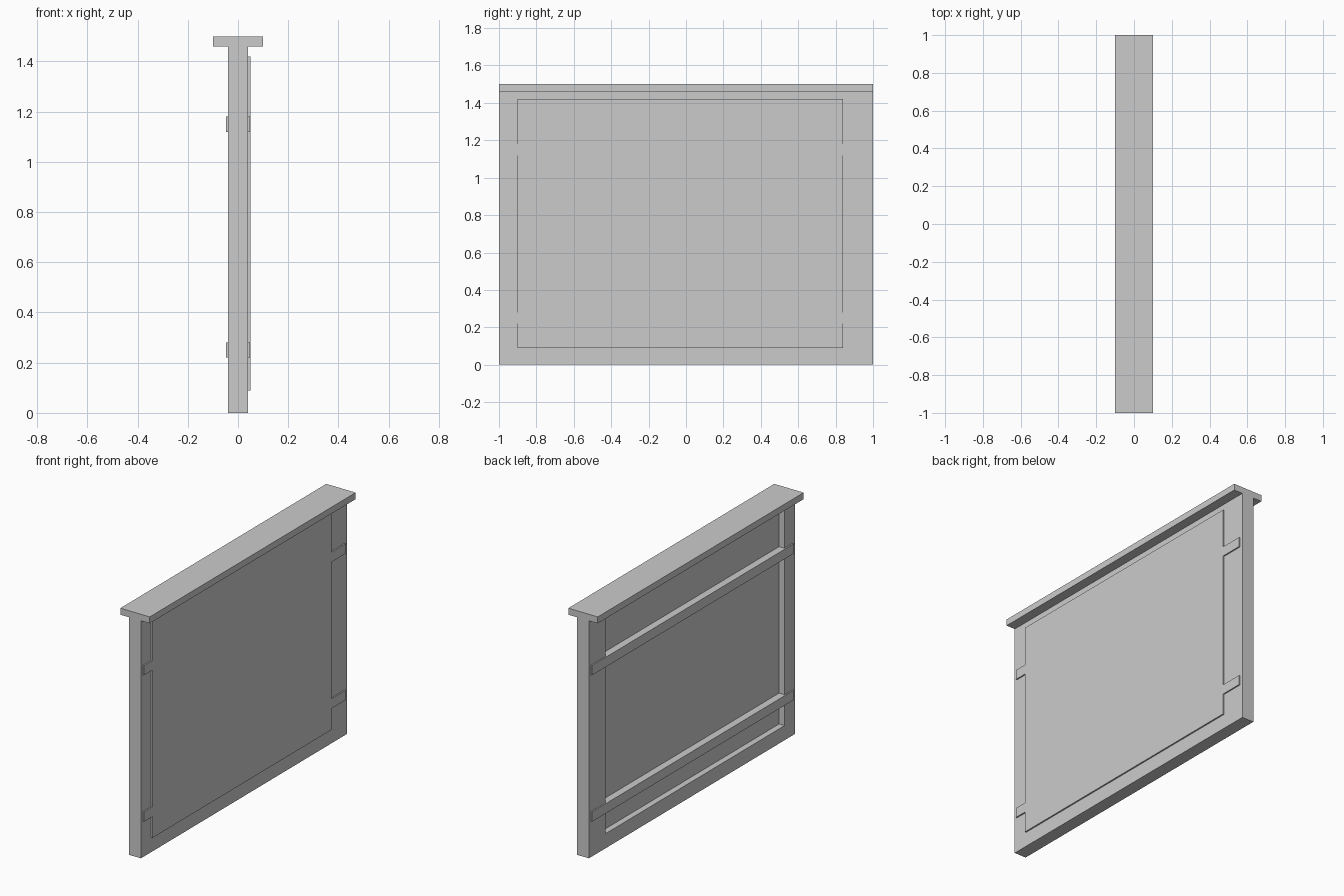
import bpy
import bmesh

default = bpy.data.objects.get("Cube")
if default:
    bpy.data.objects.remove(default, do_unlink=True)

grey = bpy.data.materials.new("light grey")
grey.use_nodes = True
colour = (0.6, 0.6, 0.6, 1)
grey.diffuse_color = colour
grey.node_tree.nodes["Principled BSDF"].inputs["Base Color"].default_value = colour


def finish(name, bm):
    bmesh.ops.recalc_face_normals(bm, faces=bm.faces)
    mesh = bpy.data.meshes.new(name)
    bm.to_mesh(mesh)
    bm.free()
    mesh.materials.append(grey)
    obj = bpy.data.objects.new(name, mesh)
    bpy.context.collection.objects.link(obj)


def box(name, x, y, z):
    """Box from (low, high) limits on each axis."""
    bm = bmesh.new()
    bmesh.ops.create_cube(bm, size=1)
    for v in bm.verts:
        v.co = [lim[0] if c < 0 else lim[1] for c, lim in zip(v.co, (x, y, z))]
    finish(name, bm)


def ring(name, x, outer, inner):
    """Rectangular frame: four loops joined around the opening."""
    bm = bmesh.new()
    loops = []
    for px, (y0, y1, z0, z1) in ((x[0], outer), (x[1], outer), (x[1], inner), (x[0], inner)):
        corners = ((y0, z0), (y1, z0), (y1, z1), (y0, z1))
        loops.append([bm.verts.new((px, y, z)) for y, z in corners])
    for i in range(4):
        a, b = loops[i], loops[(i + 1) % 4]
        for j in range(4):
            k = (j + 1) % 4
            bm.faces.new((a[j], a[k], b[k], b[j]))
    finish(name, bm)


# Frame with an opening, and the panel filling it
opening = (-0.9, 0.84, 0.09, 1.42)
ring("frame", (-0.04, 0.04), (-1, 1, 0, 1.46), opening)
box("panel", (-0.003, 0.049), opening[:2], opening[2:])

# Overhanging cap
box("top_cap", (-0.1, 0.1), (-1, 1), (1.46, 1.5))

# Cross rails
for name, z in (("lower_rail", 0.22), ("upper_rail", 1.12)):
    box(name, (-0.048, 0.048), (-0.98, 0.98), (z, z + 0.06))
